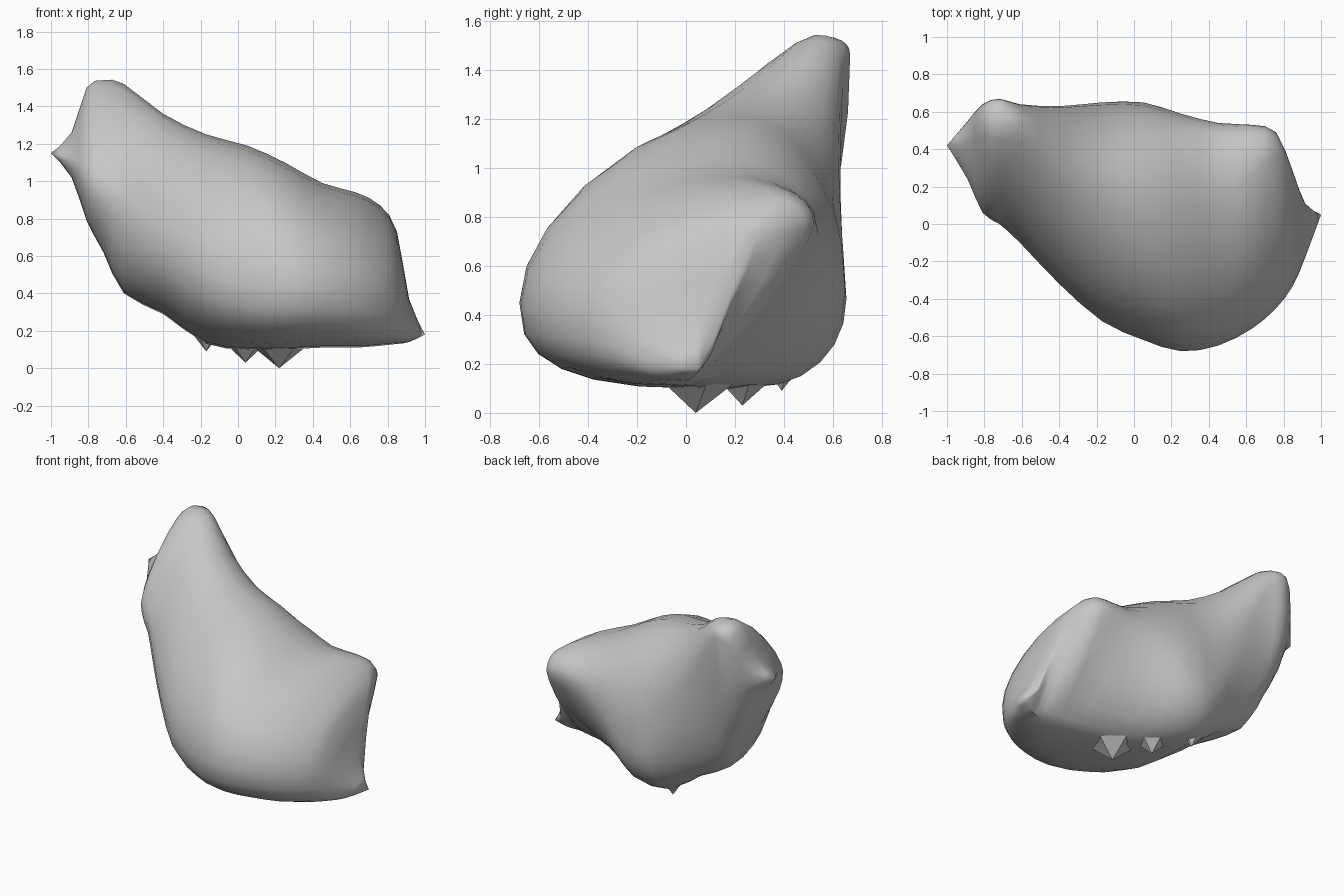
import bpy, bmesh, math

default_cube = bpy.data.objects.get("Cube")
if default_cube:
    bpy.data.objects.remove(default_cube, do_unlink=True)

# Single stone colour
stone = bpy.data.materials.new("stone_grey")
stone.use_nodes = True
grey = (0.57, 0.57, 0.57, 1)
stone.diffuse_color = grey
stone.node_tree.nodes["Principled BSDF"].inputs["Base Color"].default_value = grey

# Cross-sections along x: x, then (y, z) of the top, front, bottom and back extremes
right_tip = (-1, *(.42, 1.15) * 4)
left_tip = (1, *(.05, .18) * 4)
SECTIONS = [
    right_tip,
    (-.89, .46, 1.26, .24, 1.1, .42, 1.02, .55, 1.18),
    (-.81, .53, 1.5, .06, 1.02, .4, .79, .64, 1.38),
    (-.72, .52, 1.54, 0, .95, .4, .62, .67, 1.46),
    (-.61, .52, 1.52, -.1, .82, .37, .4, .64, 1.34),
    (-.4, .36, 1.36, -.32, .66, .4, .29, .63, .9),
    (-.17, .23, 1.25, -.52, .52, .34, .13, .65, .5),
    (.05, .15, 1.19, -.62, .46, .2, .1, .65, .5),
    (.25, .1, 1.1, -.68, .45, .08, .1, .59, .65),
    (.45, .12, .99, -.65, .44, .04, .11, .54, .73),
    (.63, .25, .94, -.56, .42, .01, .11, .53, .77),
    (.76, .37, .87, -.45, .4, 0, .12, .49, .76),
    (.85, .24, .73, -.33, .37, 0, .13, .28, .68),
    (.915, .05, .37, -.18, .26, .02, .14, .11, .26),
    left_tip,
]
STEPS = 2      # rings per section span
QUARTER = 6    # points per quarter of a ring


def spline(a, b, c, d, t):
    """Smooth value between b and c."""
    return b + t / 2 * (c - a + t * (2 * a - 5 * b + 4 * c - d
                                     + t * (3 * (b - c) + d - a)))


def refine(sections):
    """Add smooth in-between sections."""
    last = len(sections) - 1
    result = []
    for i in range(last):
        four = [sections[min(max(i + k, 0), last)] for k in (-1, 0, 1, 2)]
        for step in range(STEPS):
            result.append([spline(*values, step / STEPS) for values in zip(*four)])
    result.append(sections[last])
    return result


def ramp(x, start, end):
    """Rise from 0 to 1 between two x positions."""
    return min(max((x - start) / (end - start), 0), 1)


def arc(pole, side, roundness):
    """Superellipse quarter from a top or bottom pole to a side extreme."""
    power = 2 / roundness
    points = []
    for k in range(QUARTER + 1):
        angle = math.pi / 2 * k / QUARTER
        s = max(math.sin(angle), 0) ** power
        c = max(math.cos(angle), 0) ** power
        points.append((pole[0] + (side[0] - pole[0]) * s,
                       side[1] + (pole[1] - side[1]) * c))
    return points


def ring(section):
    """Closed outline whose fullness changes from the right end to the left."""
    x = section[0]
    top, front, bottom, back = zip(section[1::2], section[2::2])
    blend = ramp(x, -.7, .1)
    outline = arc(top, front, 1.35 + .48 * blend)[:-1]
    outline += arc(bottom, front, 2.2 + .5 * blend)[:0:-1]
    outline += arc(bottom, back, 2.1 - .85 * ramp(x, .05, .65))[:-1]
    outline += arc(top, back, 2.5 - .4 * blend)[:0:-1]
    return [(x, y, z) for y, z in outline]


def finish(obj, name, angle):
    obj.name = name
    obj.data.name = name
    obj.data.materials.append(stone)
    bpy.ops.object.select_all(action='DESELECT')
    obj.select_set(True)
    bpy.context.view_layer.objects.active = obj
    bpy.ops.object.shade_smooth_by_angle(angle=math.radians(angle))


# Main boulder: skin the rings, closing to a point at both ends
bm = bmesh.new()
rings = [[bm.verts.new(p) for p in ring(s)] for s in refine(SECTIONS)]
for first, second in zip(rings, rings[1:]):
    for k in range(len(first)):
        bm.faces.new((first[k - 1], first[k], second[k], second[k - 1]))
bmesh.ops.remove_doubles(bm, verts=bm.verts, dist=.0005)
bmesh.ops.triangulate(bm, faces=bm.faces)
bmesh.ops.recalc_face_normals(bm, faces=bm.faces)
mesh = bpy.data.meshes.new("boulder")
bm.to_mesh(mesh)
bm.free()
boulder = bpy.data.objects.new("boulder", mesh)
bpy.context.collection.objects.link(boulder)
finish(boulder, "boulder", 40)

# Broad jagged points along the lower back edge
DEPTH = .17
for name, x, y, z, radius in (("front_spike", .22, .04, 0, .22),
                              ("middle_spike", .04, .23, .03, .19),
                              ("rear_spike", -.17, .39, .09, .14)):
    bpy.ops.mesh.primitive_cone_add(vertices=5, radius1=radius, depth=DEPTH,
                                    location=(x, y, z + DEPTH / 2),
                                    rotation=(math.pi, 0, .6))
    finish(bpy.context.object, name, 20)
